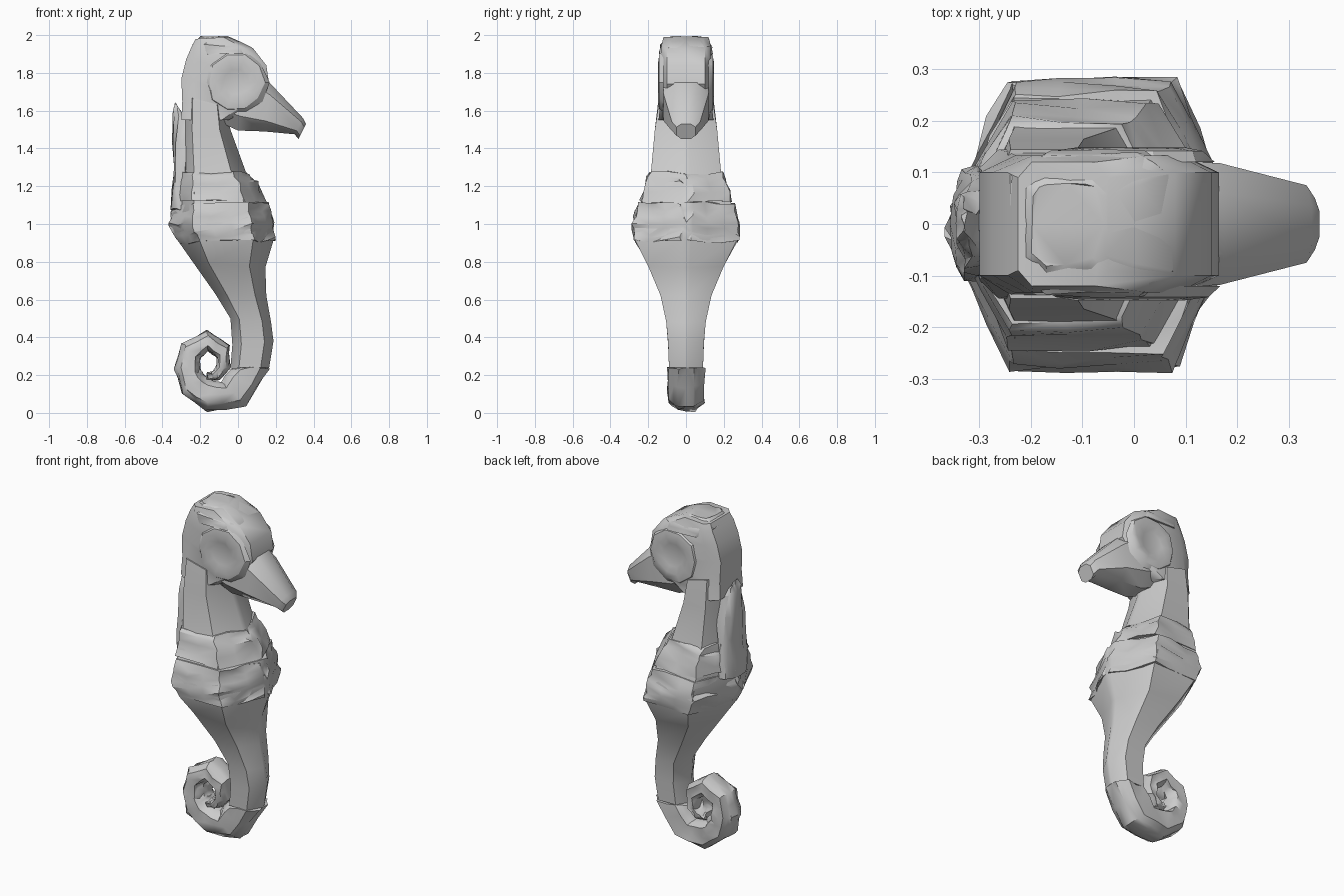
import bpy, bmesh, math, random
from mathutils import Vector

random.seed(4)
default = bpy.data.objects.get("Cube")
if default:
    bpy.data.objects.remove(default, do_unlink=True)

grey = bpy.data.materials.new("stone grey")
grey.use_nodes = True
colour = (0.6, 0.6, 0.6, 1)
grey.diffuse_color = colour
grey.node_tree.nodes["Principled BSDF"].inputs["Base Color"].default_value = colour


def finish(name, bm, angle=40):
    bmesh.ops.recalc_face_normals(bm, faces=bm.faces)
    mesh = bpy.data.meshes.new(name)
    bm.to_mesh(mesh)
    bm.free()
    mesh.materials.append(grey)
    obj = bpy.data.objects.new(name, mesh)
    bpy.context.collection.objects.link(obj)
    bpy.ops.object.select_all(action="DESELECT")
    obj.select_set(True)
    bpy.context.view_layer.objects.active = obj
    bpy.ops.object.shade_smooth_by_angle(angle=math.radians(angle))
    return obj


def loft(name, rows, end=0.2, shoulder=0.22, rough=0, cuts=0):
    """Each row: back x, back z, front x, front z, half width in y."""
    outline = [(0, end), (shoulder, 1), (1 - shoulder, 1), (1, end)]
    outline += [(t, -w) for t, w in reversed(outline)]
    bm = bmesh.new()
    rings = []
    for bx, bz, fx, fz, half in rows:
        back, front = Vector((bx, 0, bz)), Vector((fx, 0, fz))
        rings.append([bm.verts.new(back.lerp(front, t) + Vector((0, w * half, 0)))
                      for t, w in outline])
    for a, b in zip(rings, rings[1:]):
        for i in range(len(a)):
            j = (i + 1) % len(a)
            bm.faces.new((a[i], a[j], b[j], b[i]))
    bm.faces.new(rings[0])
    bm.faces.new(rings[-1])
    if cuts:
        bmesh.ops.subdivide_edges(bm, edges=bm.edges[:], cuts=cuts, use_grid_fill=True)
    if rough:
        bmesh.ops.triangulate(bm, faces=bm.faces)
        for v in bm.verts:
            v.co += Vector([random.uniform(-rough, rough) for _ in range(3)])
    return finish(name, bm)


# Trunk: neck, swollen belly and the taper down to the tail
loft("body", [
    (-.29, 1.68, -.06, 1.62, .145),
    (-.30, 1.5, -.04, 1.5, .165),
    (-.31, 1.28, .04, 1.28, .185),
    (-.33, 1.15, .12, 1.15, .225),
    (-.355, 1.0, .18, 1.0, .278),
    (-.31, .9, .19, .92, .27),
    (-.24, .8, .145, .77, .2),
    (-.12, .63, .15, .62, .135),
    (-.04, .5, .175, .48, .105),
    (-.03, .36, .188, .38, .095),
    (-.04, .24, .165, .24, .09)], end=.1)

# Armoured rings around the chest and belly
loft("chest_ring", [
    (-.325, 1.28, .05, 1.27, .188),
    (-.335, 1.22, .1, 1.22, .215),
    (-.343, 1.12, .145, 1.12, .24)], end=.15, rough=.01, cuts=1)
loft("belly_ring", [
    (-.345, 1.1, .16, 1.11, .252),
    (-.358, 1.0, .185, 1.0, .283),
    (-.31, .9, .193, .91, .273)], end=.12, rough=.01, cuts=2)

# Ridge fin running down the nape
loft("back_fin", [
    (-.335, 1.64, -.29, 1.58, .025),
    (-.342, 1.58, -.24, 1.52, .07),
    (-.342, 1.3, -.26, 1.3, .1),
    (-.35, 1.08, -.27, 1.08, .11)], end=.5, rough=.008, cuts=1)

# Head and tapering snout
loft("head", [
    (-.30, 1.55, -.05, 1.55, .145),
    (-.295, 1.65, .08, 1.62, .138),
    (-.30, 1.77, .165, 1.74, .133),
    (-.275, 1.87, .15, 1.84, .133),
    (-.245, 1.94, .08, 1.93, .133),
    (-.225, 1.98, -.05, 1.99, .12)], end=.75, shoulder=.15)
loft("snout", [
    (-.1, 1.54, -.1, 1.85, .125),
    (.0, 1.495, .05, 1.84, .125),
    (.14, 1.49, .175, 1.74, .118),
    (.30, 1.475, .345, 1.56, .075),
    (.32, 1.45, .36, 1.53, .05)], end=.5)
loft("crown", [
    (-.23, 1.9, .09, 1.9, .14),
    (-.24, 1.95, .07, 1.935, .136),
    (-.2, 1.992, -.06, 1.995, .08)], end=.7, rough=.005, cuts=1)

# Eye sockets: a raised faceted rim around a shallow dish
for side, name in ((1, "left_eye"), (-1, "right_eye")):
    bm = bmesh.new()
    rings = []
    for radius, depth in ((.17, .12), (.15, .142), (.11, .148), (.07, .136)):
        ring = []
        for k in range(10):
            a = math.tau * k / 10
            r = radius * random.uniform(.93, 1.05)
            ring.append(bm.verts.new((r * math.cos(a) - .01, side * depth,
                                      1.75 + r * math.sin(a))))
        rings.append(ring)
    for a, b in zip(rings, rings[1:]):
        for i in range(10):
            bm.faces.new((a[i], a[i - 1], b[i - 1], b[i]))
    bm.faces.new(rings[-1])
    bm.faces.new(rings[0])
    finish(name, bm, 30)

# Curled tail: sections swept clockwise around the coil centre
outer = [.33, .285, .225, .19, .172, .185, .2, .165, .12, .085, .06]
coil = []
for k, r_out in enumerate(outer):
    a = -k * math.pi / 4
    thick = .2 - .016 * k
    r_in = max(r_out - thick, .01)
    cx, cz = -.163, .236
    coil.append((cx + r_in * math.cos(a), cz + r_in * math.sin(a),
                 cx + r_out * math.cos(a), cz + r_out * math.sin(a),
                 .098 - .003 * k))
loft("curled_tail", coil, end=.45, rough=.007, cuts=1)
